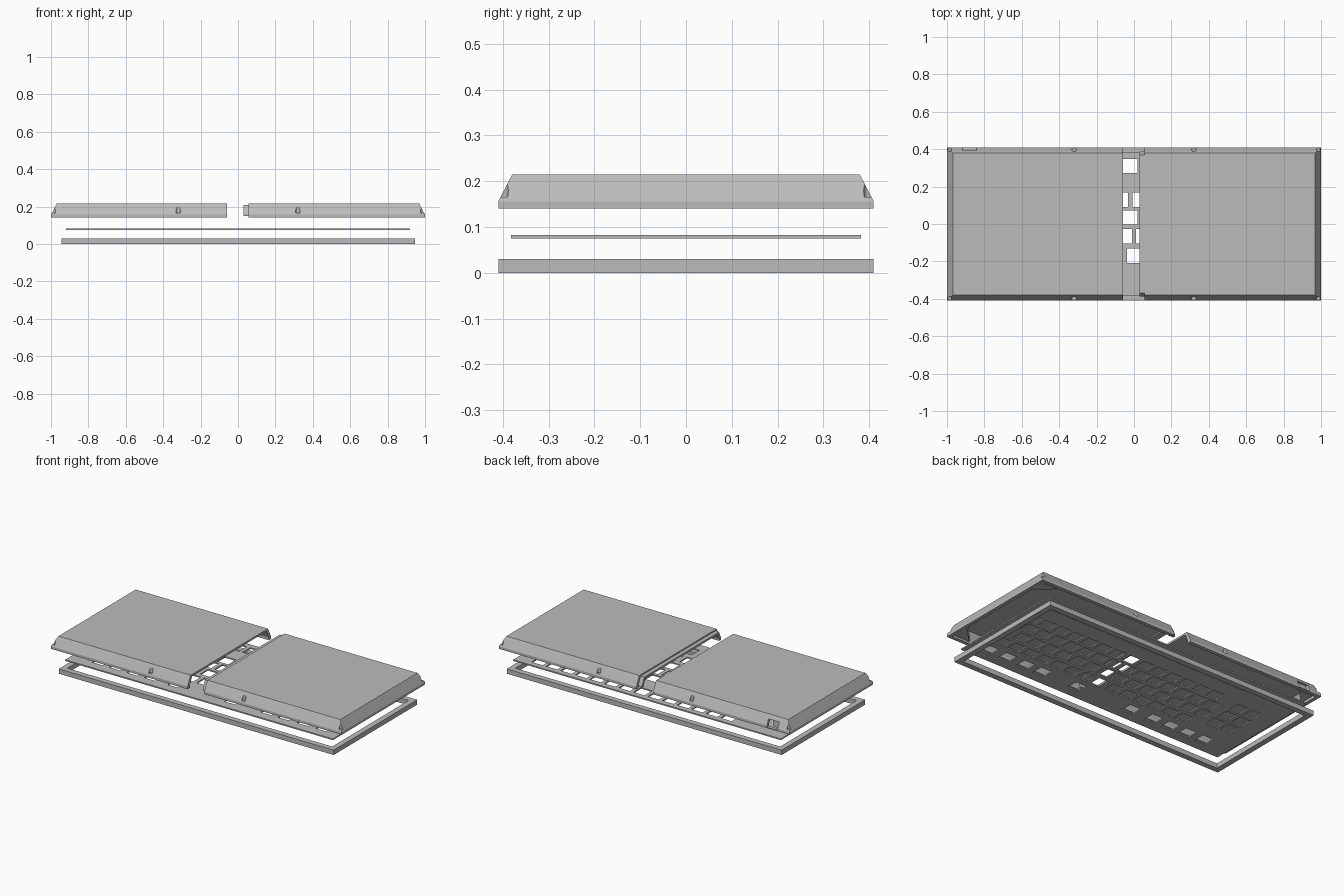
import bpy, bmesh

cube = bpy.data.objects.get("Cube")
if cube:
    bpy.data.objects.remove(cube)

grey = bpy.data.materials.new("plain grey")
grey.use_nodes = True
grey.diffuse_color = (0.5, 0.5, 0.5, 1)
grey.node_tree.nodes["Principled BSDF"].inputs["Base Color"].default_value = (0.5, 0.5, 0.5, 1)


def loft(bm, levels):
    """Closed solid through rectangles given as (z, x0, x1, y0, y1)."""
    rings = [[bm.verts.new(p) for p in ((a, c, z), (b, c, z), (b, d, z), (a, d, z))]
             for z, a, b, c, d in levels]
    for lo, hi in zip(rings, rings[1:]):
        for i in range(4):
            j = (i + 1) % 4
            bm.faces.new((lo[i], lo[j], hi[j], hi[i]))
    bm.faces.new(rings[0][::-1])
    bm.faces.new(rings[-1])


def box(bm, x, y, z0, z1, w, d):
    r = (x - w / 2, x + w / 2, y - d / 2, y + d / 2)
    loft(bm, [(z0, *r), (z1, *r)])


def prism(bm, points, z0, z1):
    lo = [bm.verts.new((x, y, z0)) for x, y in points]
    face = bm.faces.new(lo)
    top = bmesh.ops.extrude_face_region(bm, geom=[face])["geom"]
    bmesh.ops.translate(bm, vec=(0, 0, z1 - z0),
                        verts=[v for v in top if isinstance(v, bmesh.types.BMVert)])


def make(name, bm):
    bmesh.ops.recalc_face_normals(bm, faces=bm.faces)
    mesh = bpy.data.meshes.new(name)
    bm.to_mesh(mesh)
    bm.free()
    mesh.materials.append(grey)
    obj = bpy.data.objects.new(name, mesh)
    bpy.context.collection.objects.link(obj)
    return obj


def cut(obj, bm):
    """Subtract a temporary solid and keep the finished mesh."""
    cutter = make("cutter", bm)
    cutter.hide_render = True
    mod = obj.modifiers.new("cut", "BOOLEAN")
    mod.operation, mod.solver, mod.object = "DIFFERENCE", "EXACT", cutter
    graph = bpy.context.evaluated_depsgraph_get()
    mesh = bpy.data.meshes.new_from_object(obj.evaluated_get(graph))
    obj.modifiers.clear()
    obj.data = mesh
    bpy.data.objects.remove(cutter)


def span(side, inner, outer):
    return sorted((side * inner, side * outer))


# Bottom frame
bm = bmesh.new()
box(bm, 0, 0, 0, 0.03, 1.89, 0.82)
frame = make("bottom_frame", bm)
bm = bmesh.new()
box(bm, 0, 0, -0.1, 0.1, 1.82, 0.75)
cut(frame, bm)

# Key plate with staggered switch openings
bm = bmesh.new()
box(bm, 0, 0, 0.075, 0.083, 1.84, 0.765)
plate = make("key_plate", bm)
bm = bmesh.new()
HOLE, PITCH = 0.076, 0.1
rows = [(0.31, -0.02), (0.13, 0.03), (0.035, -0.02), (-0.065, -0.05), (-0.17, 0)]
for y, offset in rows:
    for i in range(-5, 9):
        box(bm, offset + i * PITCH, y, 0, 0.2, HOLE, HOLE)
# Wide spacing around the space bar
for x in (-0.74, -0.62, -0.5, -0.38, -0.22, 0.17, 0.42, 0.54, 0.67, 0.8):
    box(bm, x, -0.285, 0, 0.2, HOLE, HOLE)
# Side keypad
for x in (-0.77, -0.67):
    for y in (-0.1, 0, 0.1):
        box(bm, x, y, 0, 0.2, HOLE, HOLE)
cut(plate, bm)


# Two bevelled cover halves, hollow and open towards the middle
def cover(name, side, inner):
    bm = bmesh.new()
    loft(bm, [(z, *span(side, inner, 1 - s), s - 0.41, 0.41 - s)
              for z, s in ((0.14, 0), (0.156, 0), (0.208, 0.027), (0.215, 0.031))])
    obj = make(name, bm)
    bm = bmesh.new()
    loft(bm, [(z, *span(side, inner - 0.1, 0.978 - s), s - 0.388, 0.388 - s)
              for z, s in ((0.1, 0), (0.156, 0), (0.203, 0.022))])
    cut(obj, bm)
    # Screw recesses in the sloping edges
    bm = bmesh.new()
    for x, y in ((0.32, 0.4), (0.988, 0.4)):
        for sy in (-1, 1):
            made = bmesh.ops.create_cone(bm, cap_ends=True, segments=16, radius1=0.012,
                                         radius2=0.012, depth=0.1)
            bmesh.ops.translate(bm, verts=made["verts"], vec=(side * x, sy * y, 0.215))
    cut(obj, bm)
    # Triangular corner blocks
    bm = bmesh.new()
    for sy in (-1, 1):
        prism(bm, [(side * 0.965, sy * 0.378), (side * 0.865, sy * 0.378),
                   (side * 0.965, sy * 0.278)], 0.145, 0.204)
    make(name + "_corner_blocks", bm)
    return obj


cover("left_cover", 1, 0.055)
right = cover("right_cover", -1, 0.06)

# Cable port at the back of the right half
bm = bmesh.new()
box(bm, -0.88, 0.4, 0.145, 0.19, 0.075, 0.08)
cut(right, bm)

# Joining lip of the left half
bm = bmesh.new()
loft(bm, [(0.15, 0.03, 0.07, -0.388, 0.388), (0.16, 0.03, 0.07, -0.388, 0.388),
          (0.207, 0.03, 0.07, -0.368, 0.368)])
lip = make("joining_lip", bm)
bm = bmesh.new()
loft(bm, [(0.1, -0.1, 0.2, -0.372, 0.372), (0.16, -0.1, 0.2, -0.372, 0.372),
          (0.195, -0.1, 0.2, -0.355, 0.355)])
cut(lip, bm)
